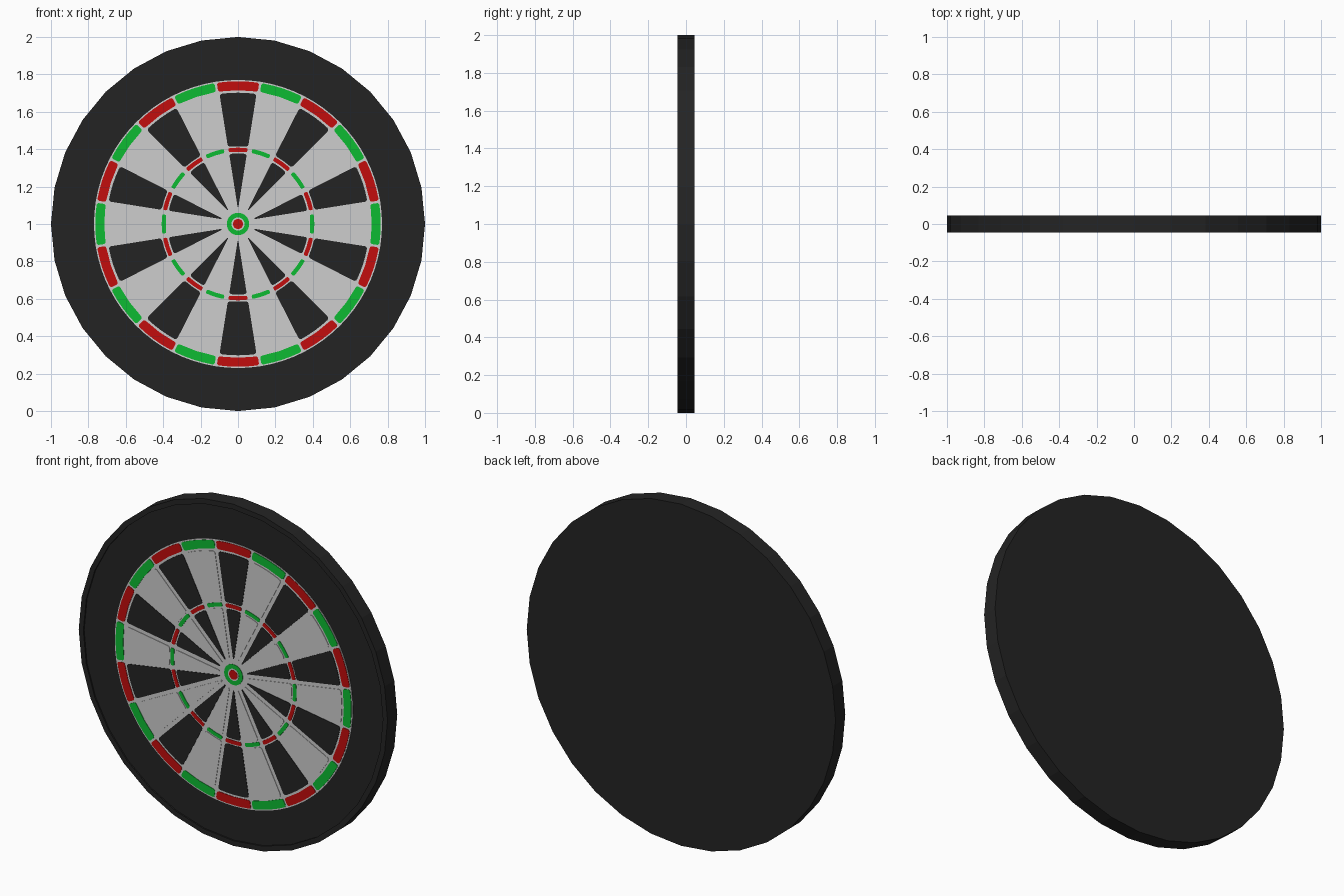
import bpy, bmesh, math
from math import sin, cos, asin, pi, radians

if "Cube" in bpy.data.objects:
    bpy.data.objects.remove(bpy.data.objects["Cube"])


def material(name, rgb):
    m = bpy.data.materials.new(name)
    m.diffuse_color = (*rgb, 1)
    m.use_nodes = True
    m.node_tree.nodes["Principled BSDF"].inputs["Base Color"].default_value = m.diffuse_color
    return m


BLACK = material("charcoal", (0.0175, 0.0175, 0.0175))
GREY = material("light_grey", (0.61, 0.61, 0.61))
RED = material("red", (0.54, 0.004, 0.004))
GREEN = material("green", (0.004, 0.50, 0.032))


def finish(bm, name, mats):
    bmesh.ops.recalc_face_normals(bm, faces=bm.faces[:])
    mesh = bpy.data.meshes.new(name)
    bm.to_mesh(mesh)
    bm.free()
    for m in mats:
        mesh.materials.append(m)
    ob = bpy.data.objects.new(name, mesh)
    bpy.context.collection.objects.link(ob)
    return ob


def lathe(name, profile, sides, mat):
    """Turn a (radius, y) profile about the board's axis at z = 1."""
    bm = bmesh.new()
    rings = []
    for r, y in profile:
        rings.append([bm.verts.new((r * sin(2 * pi * i / sides), y,
                                    1 + r * cos(2 * pi * i / sides)))
                      for i in range(sides)])
    for a, b in zip(rings, rings[1:]):
        for i in range(sides):
            j = (i + 1) % sides
            bm.faces.new((a[i], a[j], b[j], b[i]))
    bm.faces.new(rings[0])
    bm.faces.new(rings[-1])
    return finish(bm, name, [mat])


def cell_outline(r0, r1, gap, rnd):
    """Rounded annular cell as (angle, radius) points, centred on angle 0."""
    def half(r):
        return r * sin(radians(9)) - gap
    c0 = min(rnd, 0.6 * half(r0))
    side = []
    for k in range(4):                                  # inner corner
        a = radians(30 * k)
        r = r0 + c0 * (1 - cos(a))
        side.append((asin((half(r) - c0 * (1 - sin(a))) / r), r))
    for k in range(4):                                  # outer corner
        a = radians(30 * k)
        r = r1 - rnd * (1 - sin(a))
        side.append((asin((half(r) - rnd * (1 - cos(a))) / r), r))
    t1, t0 = side[-1][0], side[0][0]
    top = [(t1 * f, r1) for f in (0.5, 0, -0.5)]
    left = [(-t, r) for t, r in reversed(side)]
    return side + top + left + [(0, r0)]


def cell_ring(name, r0, r1, gap, rnd, mats, y_back=-0.0395, y_front=-0.0425):
    """Twenty raised cells in alternating colours."""
    outline = cell_outline(r0, r1, gap, rnd)
    bm = bmesh.new()
    for n in range(20):
        loops = [[bm.verts.new((r * sin(t + n * pi / 10), y,
                                1 + r * cos(t + n * pi / 10)))
                  for t, r in outline] for y in (y_back, y_front)]
        faces = [bm.faces.new(loops[0]), bm.faces.new(loops[1])]
        for i in range(len(outline)):
            j = (i + 1) % len(outline)
            faces.append(bm.faces.new((loops[0][i], loops[0][j],
                                       loops[1][j], loops[1][i])))
        for f in faces:
            f.material_index = n % 2
    return finish(bm, name, mats)


# Body: 32-sided disc with a thin raised lip around the front
lathe("board_body", [(0.5, 0.045), (1, 0.045), (1, -0.045), (0.97, -0.045),
                     (0.97, -0.037), (0.5, -0.037)], 32, BLACK)

# Light backing that shows as the wire grid
lathe("wire_grid", [(0.77, -0.036), (0.77, -0.04)], 80, GREY)

# Scoring cells
cell_ring("double_ring", 0.715, 0.763, 0.006, 0.012, [RED, GREEN])
cell_ring("outer_sectors", 0.415, 0.702, 0.011, 0.014, [BLACK, GREY])
cell_ring("triple_ring", 0.386, 0.408, 0.012, 0.007, [RED, GREEN])
cell_ring("inner_sectors", 0.092, 0.377, 0.012, 0.012, [BLACK, GREY])

# Bullseye: green ring, light gap, red centre
lathe("bull_ring", [(0.060, -0.0395), (0.060, -0.0425)], 32, GREEN)
lathe("bull_gap", [(0.035, -0.042), (0.035, -0.0432)], 32, GREY)
lathe("bull_centre", [(0.027, -0.043), (0.027, -0.0442)], 32, RED)
